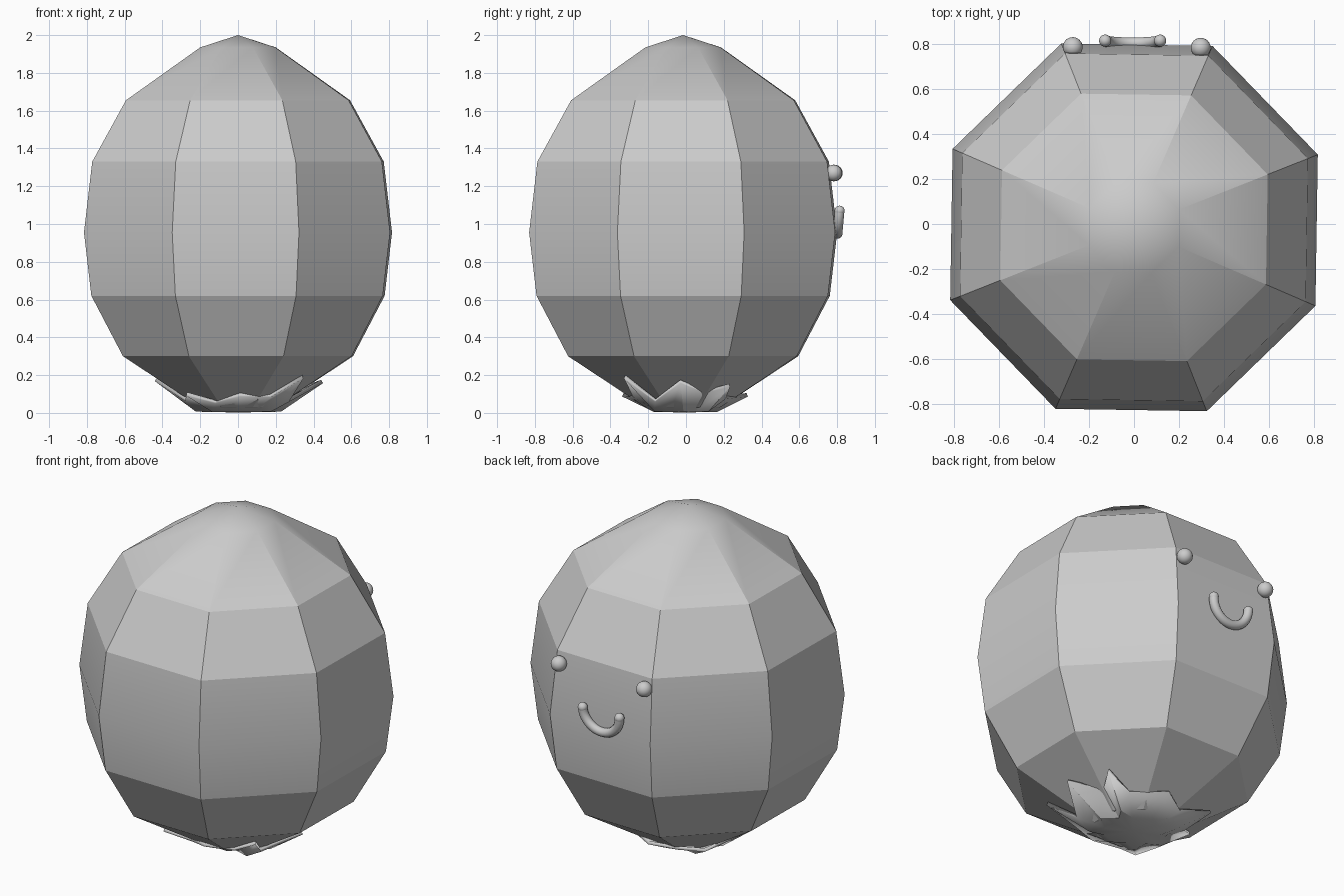
import bpy, bmesh, math
from mathutils import Vector

if "Cube" in bpy.data.objects:
    bpy.data.objects.remove(bpy.data.objects["Cube"])


def make_object(name, bm, angle):
    mesh = bpy.data.meshes.new(name)
    bm.to_mesh(mesh)
    bm.free()
    obj = bpy.data.objects.new(name, mesh)
    bpy.context.collection.objects.link(obj)
    bpy.ops.object.select_all(action='DESELECT')
    obj.select_set(True)
    bpy.context.view_layer.objects.active = obj
    bpy.ops.object.shade_smooth_by_angle(angle=math.radians(angle))
    return obj


# Body: eight-sided fruit lathed from a (radius, height) profile
profile = [(0.215, 0.03), (0.655, 0.30), (0.835, 0.62), (0.877, 0.955),
           (0.83, 1.33), (0.638, 1.655), (0.215, 1.935)]
bm = bmesh.new()
rings = []
for r, z in profile:
    ring = []
    for i in range(8):
        a = math.radians(21.6 + 45 * i)
        ring.append(bm.verts.new((r * math.cos(a), r * math.sin(a) - 0.015, z)))
    rings.append(ring)
bottom = bm.verts.new((0, -0.015, 0.02))
top = bm.verts.new((0, -0.015, 2.0))
for i in range(8):
    j = (i + 1) % 8
    for lo, hi in zip(rings, rings[1:]):
        bm.faces.new((lo[i], lo[j], hi[j], hi[i]))
    bm.faces.new((bottom, rings[0][j], rings[0][i]))
    bm.faces.new((rings[-1][i], rings[-1][j], top))
make_object("body", bm, 20)

# Calyx: irregular star cupping the underside, tips and notches alternating
star = [(0.34, -0.32, 0.20), (0.26, -0.16, 0.075), (0.44, -0.03, 0.175), (0.29, 0.10, 0.12),
        (0.37, 0.23, 0.155), (0.20, 0.20, 0.09), (0.02, 0.32, 0.105), (-0.12, 0.24, 0.08),
        (-0.31, 0.27, 0.13), (-0.27, 0.09, 0.085), (-0.43, -0.05, 0.185), (-0.27, -0.14, 0.08),
        (-0.27, -0.31, 0.11), (-0.12, -0.25, 0.068), (0.01, -0.33, 0.105), (0.17, -0.27, 0.10)]
bm = bmesh.new()
outer = [bm.verts.new(p) for p in star]
inner = [bm.verts.new((x * 0.5, y * 0.5, 0.025)) for x, y, z in star]
centre = bm.verts.new((0, -0.01, 0.022))
for i in range(16):
    j = (i + 1) % 16
    bm.faces.new((inner[i], inner[j], outer[j], outer[i]))
    bm.faces.new((centre, inner[j], inner[i]))
calyx = make_object("calyx", bm, 30)
solid = calyx.modifiers.new("thickness", 'SOLIDIFY')
solid.thickness = 0.02
solid.offset = 1


# Round parts of the face
def ball(name, loc, radius):
    bm = bmesh.new()
    bmesh.ops.create_uvsphere(bm, u_segments=24, v_segments=12, radius=radius)
    bmesh.ops.translate(bm, verts=bm.verts, vec=Vector(loc))
    make_object(name, bm, 60)


ball("left_eye", (-0.272, 0.785, 1.27), 0.044)
ball("right_eye", (0.296, 0.782, 1.27), 0.044)

# Smile: U-shaped tube with rounded ends
ends = []
curve = bpy.data.curves.new("smile", 'CURVE')
curve.dimensions = '3D'
curve.bevel_depth = 0.026
curve.bevel_resolution = 4
curve.use_fill_caps = True
spline = curve.splines.new('POLY')
spline.points.add(20)
for i, p in enumerate(spline.points):
    a = math.pi * (1 + i / 20)
    z = 1.07 + 0.122 * math.sin(a)
    co = (-0.006 + 0.122 * math.cos(a), 0.802 + 0.09 * (z - 0.945), z)
    p.co = (*co, 1)
    if i in (0, 20):
        ends.append(co)
spline.use_smooth = True
bpy.context.collection.objects.link(bpy.data.objects.new("smile", curve))
for side, co in zip(("left", "right"), ends):
    ball(side + "_smile_end", co, 0.027)
